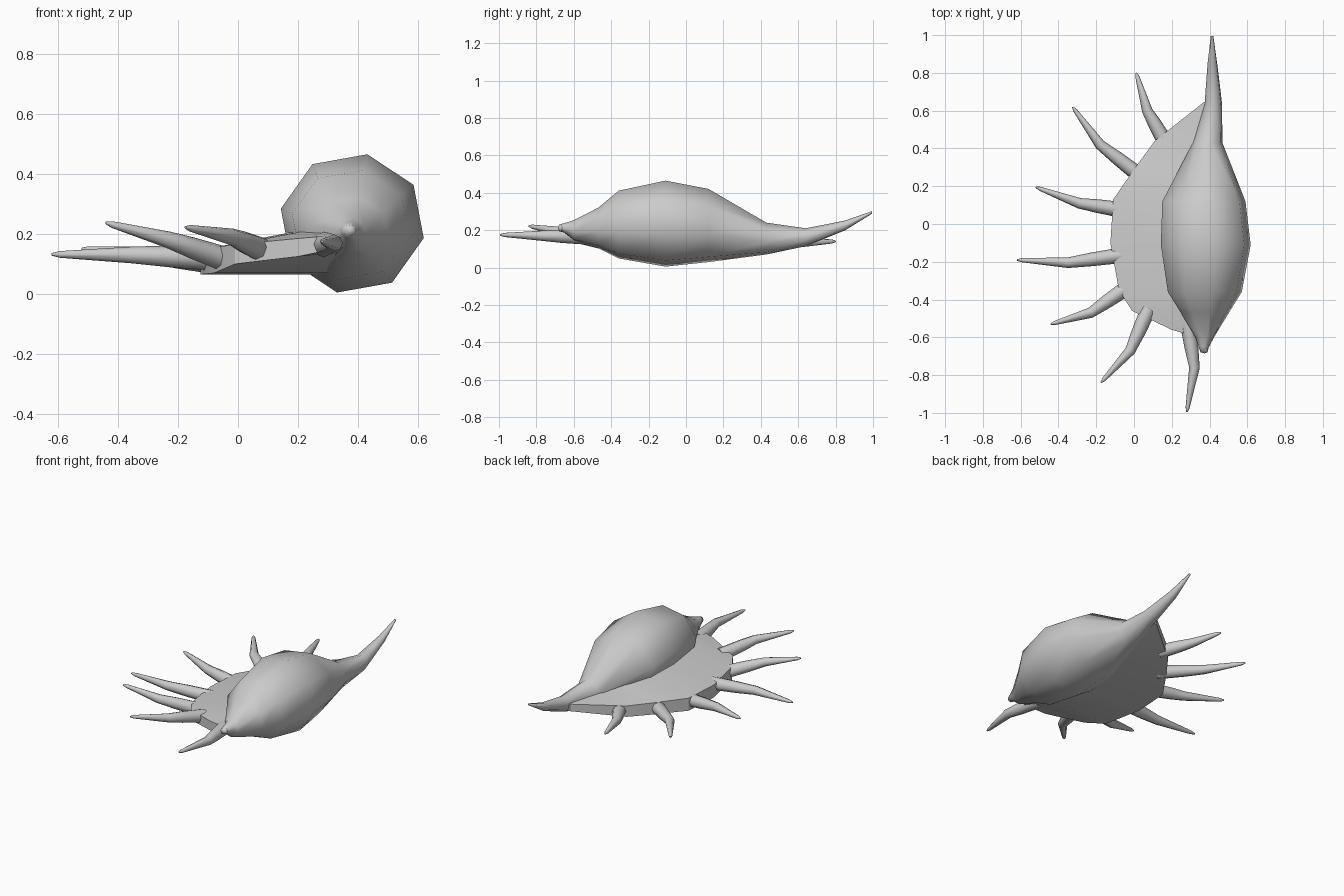
import bpy, bmesh, math
from mathutils import Vector


def finish(name, bm, smooth_angle):
    bmesh.ops.recalc_face_normals(bm, faces=bm.faces)
    me = bpy.data.meshes.new(name)
    bm.to_mesh(me)
    bm.free()
    ob = bpy.data.objects.new(name, me)
    bpy.context.collection.objects.link(ob)
    bpy.ops.object.select_all(action='DESELECT')
    ob.select_set(True)
    bpy.context.view_layer.objects.active = ob
    bpy.ops.object.shade_smooth_by_angle(angle=math.radians(smooth_angle))
    return ob


def loft(name, rings, smooth_angle):
    """Skin a list of equally sized point rings and cap both ends."""
    bm = bmesh.new()
    vs = [[bm.verts.new(p) for p in r] for r in rings]
    n = len(vs[0])
    for a, b in zip(vs, vs[1:]):
        for i in range(n):
            j = (i + 1) % n
            bm.faces.new((a[i], a[j], b[j], b[i]))
    bm.faces.new(vs[0])
    bm.faces.new(vs[-1])
    return finish(name, bm, smooth_angle)


# Shell body: eight-sided rings along y (y, centre x, centre z, radius x, radius z)
stations = [
    (-0.68, 0.37, 0.212, 0.018, 0.018), (-0.65, 0.37, 0.212, 0.028, 0.026),
    (-0.60, 0.375, 0.20, 0.050, 0.055), (-0.47, 0.375, 0.212, 0.130, 0.110),
    (-0.36, 0.375, 0.23, 0.200, 0.185), (-0.11, 0.38, 0.235, 0.243, 0.235),
    (0.12, 0.37, 0.225, 0.225, 0.200), (0.43, 0.39, 0.155, 0.080, 0.087),
    (0.64, 0.42, 0.162, 0.047, 0.049), (0.85, 0.415, 0.225, 0.026, 0.027),
    (0.995, 0.413, 0.295, 0.007, 0.007)]
angles = [math.radians(33 + 45 * i) for i in range(8)]
loft("shell_body", [[(cx + rx * math.cos(a), y, cz + rz * math.sin(a)) for a in angles]
                    for y, cx, cz, rx, rz in stations], 80)

# Flared lip: outer y, outer x, bottom z, top z, inner y, inner x, inner bottom z, inner top z
lip = [
    (-0.595, 0.32, 0.15, 0.195, -0.59, 0.37, 0.16, 0.20),
    (-0.56, 0.20, 0.125, 0.185, -0.52, 0.36, 0.14, 0.21),
    (-0.46, -0.01, 0.10, 0.165, -0.44, 0.34, 0.11, 0.22),
    (-0.35, -0.08, 0.07, 0.155, -0.35, 0.33, 0.07, 0.23),
    (-0.10, -0.125, 0.065, 0.145, -0.10, 0.30, 0.065, 0.23),
    (0.13, -0.11, 0.065, 0.145, 0.13, 0.30, 0.065, 0.23),
    (0.29, 0.0, 0.075, 0.15, 0.28, 0.34, 0.075, 0.21),
    (0.44, 0.11, 0.085, 0.155, 0.44, 0.40, 0.085, 0.185),
    (0.645, 0.37, 0.13, 0.175, 0.645, 0.42, 0.13, 0.18)]
loft("flared_lip", [[(x, y, zb), (x, y, zt), (xi, yi, it), (xi, yi, ib)]
                    for y, x, zb, zt, yi, xi, ib, it in lip], 25)


# Finger spines: bent tapered tubes
def spine(name, base, mid, tip):
    p = [Vector(base), Vector(mid), Vector(tip)]
    start = p[0] + (p[0] - p[1]) * 0.2
    path = [start, p[0].lerp(p[1], 0.5), p[1], p[1].lerp(p[2], 0.9), p[2]]
    rings = []
    for i, (c, r) in enumerate(zip(path, (0.042, 0.036, 0.028, 0.011, 0.004))):
        d = (path[min(i + 1, 4)] - path[max(i - 1, 0)]).normalized()
        side = d.cross(Vector((0, 0, 1))).normalized()
        up = side.cross(d)
        rings.append([c + r * (side * math.cos(k * math.pi / 4) + up * math.sin(k * math.pi / 4))
                      for k in range(8)])
    loft(name, rings, 60)


spines = [
    ((0.15, 0.46, 0.12), (0.07, 0.60, 0.135), (0.012, 0.80, 0.14)),
    ((0.0, 0.28, 0.11), (-0.18, 0.42, 0.13), (-0.325, 0.62, 0.14)),
    ((-0.1, 0.08, 0.11), (-0.29, 0.11, 0.13), (-0.52, 0.195, 0.15)),
    ((-0.1, -0.17, 0.12), (-0.35, -0.205, 0.13), (-0.62, -0.19, 0.132)),
    ((-0.07, -0.36, 0.125), (-0.23, -0.47, 0.18), (-0.44, -0.53, 0.237)),
    ((0.06, -0.49, 0.155), (-0.02, -0.67, 0.19), (-0.175, -0.84, 0.222)),
    ((0.29, -0.56, 0.165), (0.32, -0.76, 0.17), (0.28, -0.995, 0.175))]
for i, s in enumerate(spines):
    spine(f"spine_{i + 1}", *s)

# Rounded apex bead
bm = bmesh.new()
bmesh.ops.create_uvsphere(bm, u_segments=12, v_segments=8, radius=0.02)
bmesh.ops.translate(bm, verts=bm.verts, vec=(0.373, -0.665, 0.212))
finish("apex_tip", bm, 60)
